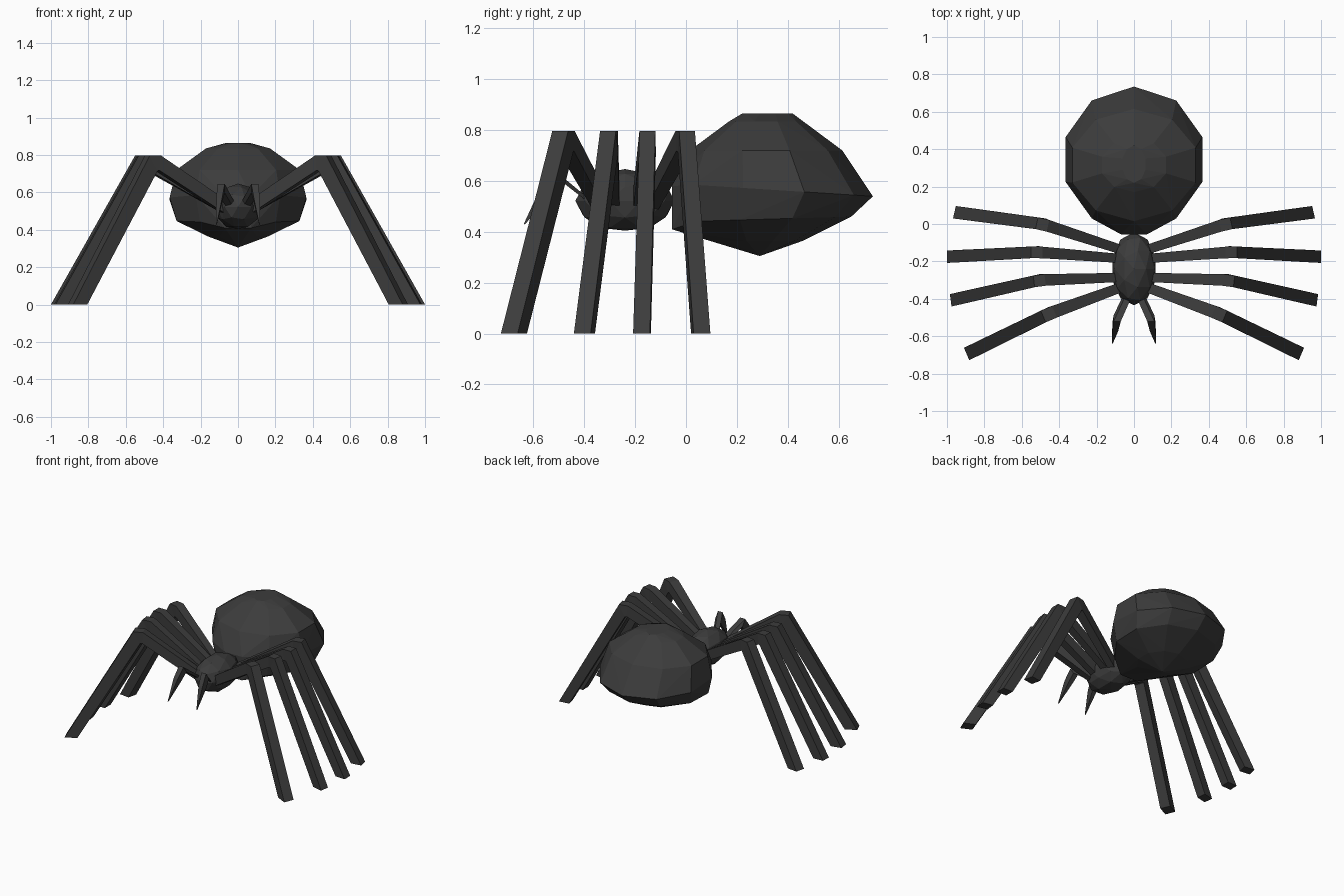
import bpy, bmesh, math
from mathutils import Vector

cube = bpy.data.objects.get("Cube")
if cube:
    bpy.data.objects.remove(cube, do_unlink=True)

# One dark grey for the whole body
grey = bpy.data.materials.new("charcoal_grey")
grey.use_nodes = True
colour = (0.045, 0.045, 0.045, 1)
grey.diffuse_color = colour
bsdf = next(n for n in grey.node_tree.nodes if n.type == 'BSDF_PRINCIPLED')
bsdf.inputs["Base Color"].default_value = colour
bsdf.inputs["Roughness"].default_value = 0.8


def finish(name, bm):
    """Turn a bmesh into a flat-shaded object."""
    bmesh.ops.recalc_face_normals(bm, faces=bm.faces[:])
    mesh = bpy.data.meshes.new(name)
    bm.to_mesh(mesh)
    bm.free()
    mesh.materials.append(grey)
    ob = bpy.data.objects.new(name, mesh)
    bpy.context.collection.objects.link(ob)
    return ob


def loft(name, rings):
    """Skin a list of closed rings and cap both ends."""
    bm = bmesh.new()
    loops = [[bm.verts.new(p) for p in ring] for ring in rings]
    n = len(loops[0])
    for a, b in zip(loops, loops[1:]):
        for i in range(n):
            j = (i + 1) % n
            bm.faces.new((a[i], a[j], b[j], b[i]))
    bm.faces.new(loops[0])
    bm.faces.new(loops[-1])
    return finish(name, bm)


# Abdomen: ten-sided rings wrapped in a faceted hull
# (height, radius x, radius y, centre y, height change towards the back)
RINGS = [(0.365, 0.17, 0.17, 0.29, 0.0),
         (0.450, 0.345, 0.335, 0.315, 0.01),
         (0.565, 0.384, 0.390, 0.345, -0.025),
         (0.720, 0.347, 0.300, 0.315, 0.0),
         (0.835, 0.180, 0.145, 0.315, 0.0),
         (0.865, 0.065, 0.100, 0.320, 0.0)]
bm = bmesh.new()
bm.verts.new((0, 0.29, 0.305))
for z, rx, ry, cy, tilt in RINGS:
    for k in range(10):
        a = math.tau * k / 10
        bm.verts.new((rx * math.sin(a), cy + ry * math.cos(a), z + tilt * math.cos(a)))
# Flat front plate where the abdomen meets the head
for s in (-1, 1):
    for z in (0.41, 0.58):
        bm.verts.new((0.07 * s, -0.055, z))
hull = bmesh.ops.convex_hull(bm, input=bm.verts[:])
inside = [g for g in hull["geom_interior"] if isinstance(g, bmesh.types.BMVert)]
bmesh.ops.delete(bm, geom=inside, context='VERTS')
finish("abdomen", bm)

# Head
bm = bmesh.new()
bmesh.ops.create_icosphere(bm, subdivisions=2, radius=1)
for v in bm.verts:
    v.co = Vector((v.co.x * 0.122, v.co.y * 0.195 - 0.24, v.co.z * 0.125 + 0.522))
    if v.co.z < 0.42:
        v.co.z = max(v.co.z, 0.405)
finish("head", bm)

# Legs: (name, inner x y, knee x y, foot outer x y)
LEGS = [("front", (0.06, -0.335), (0.455, -0.480), (0.895, -0.695)),
        ("middle_front", (0.06, -0.285), (0.505, -0.300), (0.980, -0.408)),
        ("middle_back", (0.06, -0.185), (0.520, -0.150), (1.000, -0.175)),
        ("back", (0.06, -0.140), (0.490, 0.000), (0.960, 0.063))]


def build_leg(name, side, inner, knee, foot):
    (ix, iy), (kx, ky), (fx, fy) = inner, knee, foot
    slope_in = (ky - iy) / (kx - ix)
    slope_out = (fy - ky) / (fx - kx)
    skew = -0.5 * (slope_in + slope_out)

    def section(top, bottom, half):
        pts = []
        for (x, y, z), w in ((top, half), (top, -half), (bottom, -half), (bottom, half)):
            pts.append((side * (x + skew * w), y + w, z))
        return pts

    rings = [section((ix, iy, 0.55), (ix, iy, 0.475), 0.024),
             section((kx - 0.03, ky - 0.03 * slope_in, 0.797),
                     (kx - 0.022, ky - 0.022 * slope_in, 0.718), 0.031),
             section((kx + 0.03, ky + 0.03 * slope_out, 0.797),
                     (kx - 0.012, ky - 0.012 * slope_out, 0.715), 0.031),
             section((fx, fy, 0), (fx - 0.075, fy - 0.075 * slope_out, 0), 0.033)]
    loft(name, rings)


# Feelers: short upward arm, then a downward spike
def build_feeler(name, side):
    def ring(centre, w, dy, dz):
        x, y, z = centre
        return [(side * (x + sx * w), y + st * dy, z + st * dz)
                for sx, st in ((-1, 1), (1, 1), (1, -1), (-1, -1))]

    loft(name, [ring((0.035, -0.385, 0.525), 0.018, -0.015, 0.02),
                ring((0.090, -0.505, 0.622), 0.019, -0.016, 0.024),
                ring((0.100, -0.550, 0.560), 0.016, -0.022, 0.014),
                ring((0.115, -0.636, 0.430), 0.002, -0.002, 0.001)])


for side, label in ((1, "left"), (-1, "right")):
    for leg_name, inner, knee, foot in LEGS:
        build_leg(f"{leg_name}_leg_{label}", side, inner, knee, foot)
    build_feeler(f"feeler_{label}", side)
